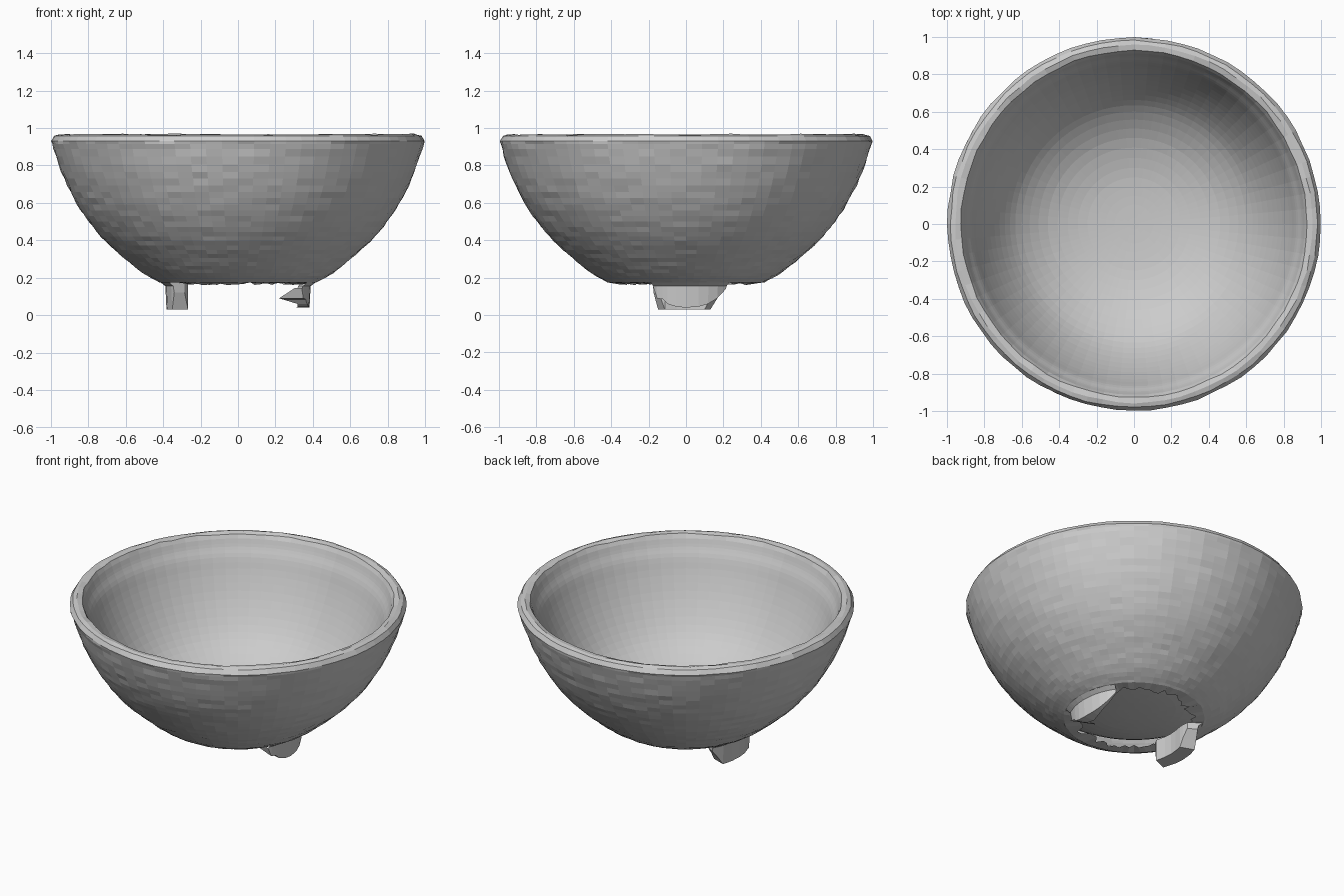
import bpy, bmesh, math, random

if "Cube" in bpy.data.objects:
    bpy.data.objects.remove(bpy.data.objects["Cube"])

random.seed(4)
SEG = 72


def finish(bm, name):
    bmesh.ops.recalc_face_normals(bm, faces=bm.faces)
    mesh = bpy.data.meshes.new(name)
    bm.to_mesh(mesh)
    bm.free()
    obj = bpy.data.objects.new(name, mesh)
    bpy.context.collection.objects.link(obj)
    return obj


def polar(r, a, z):
    return (r * math.cos(a), r * math.sin(a), z)


def refine(profile, n):
    # Smooth the profile with Catmull-Rom steps
    out = []
    for i in range(len(profile) - 1):
        p = [profile[max(0, min(len(profile) - 1, i + k))] for k in (-1, 0, 1, 2)]
        for s in range(n):
            t = s / n
            out.append(tuple(0.5 * (2 * b + (c - a) * t + (2 * a - 5 * b + 4 * c - d) * t * t
                                    + (3 * b - a - 3 * c + d) * t ** 3)
                             for a, b, c, d in zip(*p)))
    return out + [profile[-1]]


# Bowl: outer wall from the ragged hole, over the rim, down to the closed inside
outer = refine([(0.42, 0.175), (0.51, 0.225), (0.61, 0.305), (0.71, 0.395), (0.80, 0.50),
                (0.88, 0.625), (0.945, 0.765), (0.995, 0.915)], 4)
rim = [(0.999, 0.93), (0.982, 0.958), (0.955, 0.968), (0.925, 0.962)]
inner = refine([(0.912, 0.935), (0.895, 0.89), (0.867, 0.835), (0.83, 0.735), (0.77, 0.605),
                (0.69, 0.475), (0.60, 0.378), (0.46, 0.29), (0.30, 0.24), (0.15, 0.222),
                (0.03, 0.218)], 3)
profile = [(0.34, 0.168)] + outer + rim + inner

bm = bmesh.new()
rings = []
for k, (r, z) in enumerate(profile):
    ring = []
    for s in range(SEG):
        a = 2 * math.pi * s / SEG
        dr = dz = 0
        if k == 0:                                # ragged hole edge
            dr, dz = random.uniform(-0.03, 0.03), random.uniform(-0.008, 0.012)
        elif k <= len(outer) + 2:                 # rough outer wall
            dr = random.uniform(-0.006, 0.001)
        elif k <= len(outer) + 4:                 # uneven lip
            dr, dz = random.uniform(-0.004, 0.004), random.uniform(-0.006, 0.002)
        ring.append(bm.verts.new(polar(r + dr, a, z + dz)))
    rings.append(ring)
for lo, hi in zip(rings, rings[1:]):
    for s in range(SEG):
        t = (s + 1) % SEG
        bm.faces.new((lo[s], lo[t], hi[t], hi[s]))
bm.faces.new(rings[-1])
finish(bm, "bowl")


# Broken foot: curved remains of the foot ring with uneven lower edges
def foot_fragment(name, sections, solid):
    bm = bmesh.new()
    rows = []
    for deg, low, r_in in sections:
        a = math.radians(deg)
        pts = [(0.42, 0.18), (0.388, 0.155), (0.382, low), (r_in, low)]
        if solid:
            pts.append((r_in, 0.17))
        rows.append([bm.verts.new(polar(r, a, z)) for r, z in pts])
    for p, q in zip(rows, rows[1:]):
        for i in range(len(p) - 1):
            bm.faces.new((p[i], q[i], q[i + 1], p[i + 1]))
    if solid:
        bm.faces.new(rows[0])
        bm.faces.new(rows[-1])
    return finish(bm, name)


foot_fragment("foot_fragment_left",
              [(149, 0.13, 0.32), (155, 0.08, 0.30), (160, 0.03, 0.29), (170, 0.03, 0.285),
               (180, 0.03, 0.285), (190, 0.03, 0.285), (203, 0.03, 0.29), (207, 0.12, 0.32)],
              True)
foot_fragment("foot_fragment_right",
              [(-27, 0.145, 0.34), (-24, 0.09, 0.24), (-19, 0.085, 0.25), (-15, 0.06, 0.33),
               (-8, 0.045, 0.32), (0, 0.04, 0.31), (10, 0.045, 0.33), (18, 0.06, 0.35),
               (26, 0.09, 0.36), (34, 0.14, 0.37)],
              False)
